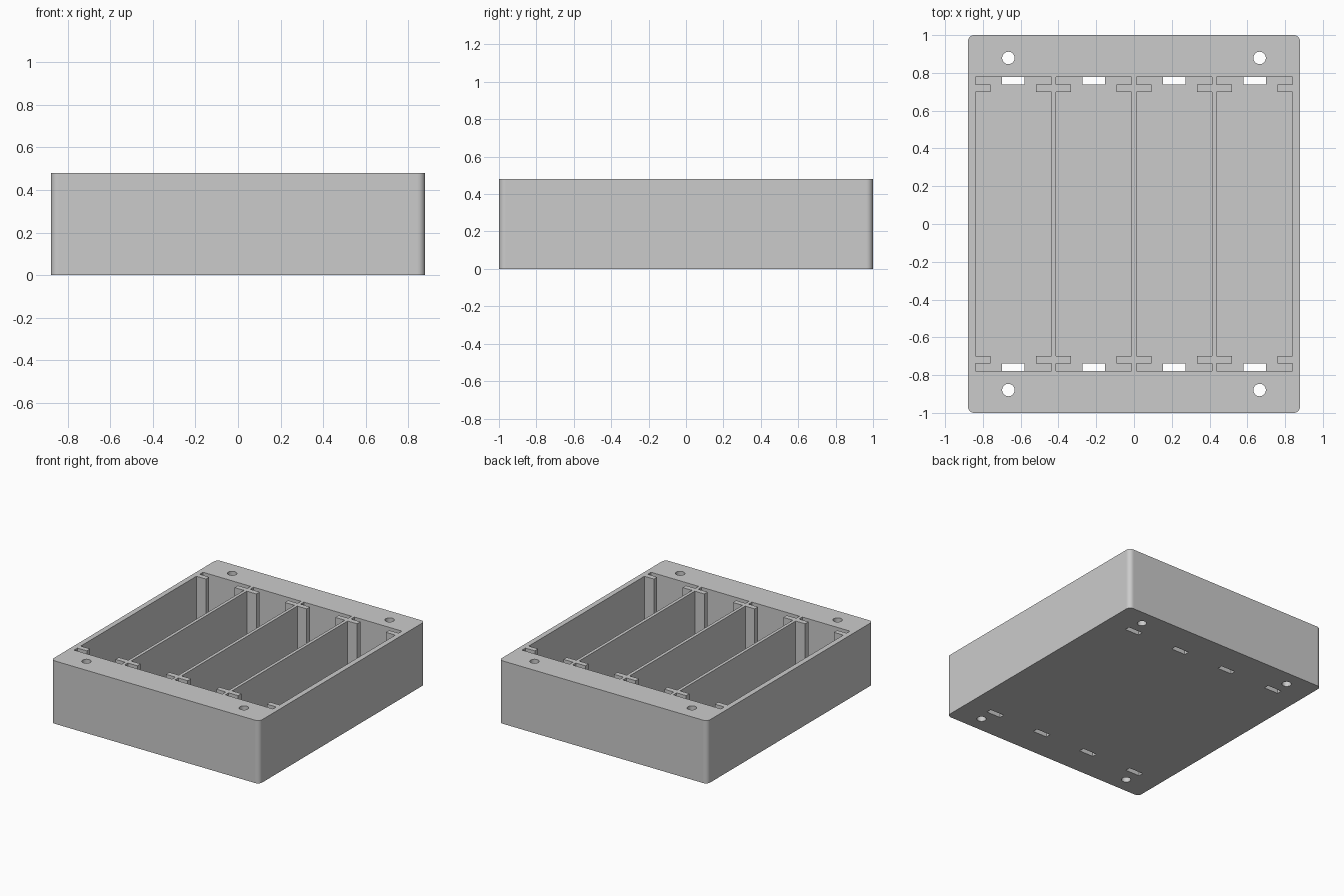
import bpy
import bmesh
from math import cos, sin, pi

if "Cube" in bpy.data.objects:
    bpy.data.objects.remove(bpy.data.objects["Cube"])

HALF_X, HALF_Y, HEIGHT, FLOOR = 0.88, 1.0, 0.48, 0.077
POCKET_X, POCKET_Y = 0.201, 0.778      # half size of one bay
RIB_OUT, RIB_IN, RIB_LEN = 0.738, 0.698, 0.08
CENTERS = [0.426 * (i - 1.5) for i in range(4)]

grey = bpy.data.materials.new("light grey plastic")
grey.use_nodes = True
grey.diffuse_color = (0.6, 0.6, 0.6, 1)
grey.node_tree.nodes["Principled BSDF"].inputs["Base Color"].default_value = grey.diffuse_color


def prisms(name, outlines, z0, z1):
    """One object holding a vertical prism for each outline."""
    bm = bmesh.new()
    for pts in outlines:
        face = bm.faces.new([bm.verts.new((x, y, z0)) for x, y in pts])
        top = bmesh.ops.extrude_face_region(bm, geom=[face])["geom"]
        bmesh.ops.translate(bm, vec=(0, 0, z1 - z0),
                            verts=[v for v in top if isinstance(v, bmesh.types.BMVert)])
    bmesh.ops.recalc_face_normals(bm, faces=bm.faces)
    mesh = bpy.data.meshes.new(name)
    bm.to_mesh(mesh)
    bm.free()
    mesh.materials.append(grey)
    obj = bpy.data.objects.new(name, mesh)
    bpy.context.collection.objects.link(obj)
    return obj


def arc(cx, cy, r, start, end, n):
    return [(cx + r * cos(start + (end - start) * i / n),
             cy + r * sin(start + (end - start) * i / n)) for i in range(n + 1)]


def rect(cx, cy, hx, hy):
    return [(cx - hx, cy - hy), (cx + hx, cy - hy), (cx + hx, cy + hy), (cx - hx, cy + hy)]


def bay(cx):
    """Bay outline, narrowed by the retaining ribs near both ends."""
    w, n = POCKET_X, POCKET_X - RIB_LEN
    side = [(w, RIB_IN), (n, RIB_IN), (n, RIB_OUT), (w, RIB_OUT), (w, POCKET_Y)]
    right = [(x, -y) for x, y in reversed(side)] + side
    return [(cx + x, y) for x, y in right] + [(cx - x, y) for x, y in reversed(right)]


# Rounded outer block
R = 0.035
outline = []
for k, (sx, sy) in enumerate([(1, 1), (-1, 1), (-1, -1), (1, -1)]):
    outline += arc(sx * (HALF_X - R), sy * (HALF_Y - R), R, k * pi / 2, (k + 1) * pi / 2, 8)
tray = prisms("divided_tray", [outline], 0, HEIGHT)

# Cutters: bays, contact slots in the floor, screw holes
slot_y = (POCKET_Y + RIB_OUT) / 2
cutters = [
    prisms("bay_cutter", [bay(c) for c in CENTERS], FLOOR, HEIGHT + 0.1),
    prisms("slot_cutter", [rect(c, s * slot_y, 0.06, 0.02) for c in CENTERS for s in (-1, 1)],
           -0.1, FLOOR + 0.05),
    prisms("screw_hole_cutter",
           [arc(sx * 0.665, sy * 0.879, 0.033, 0, 2 * pi, 32)[:-1]
            for sx in (-1, 1) for sy in (-1, 1)], -0.1, HEIGHT + 0.1),
]
for cutter in cutters:
    cutter.hide_render = True
    mod = tray.modifiers.new(cutter.name, "BOOLEAN")
    mod.operation = "DIFFERENCE"
    mod.solver = "EXACT"
    mod.object = cutter

# Bake the cuts, then drop the cutters
bpy.context.view_layer.update()
baked = bpy.data.meshes.new_from_object(
    tray.evaluated_get(bpy.context.evaluated_depsgraph_get()))
tray.modifiers.clear()
tray.data = baked
baked.name = "divided_tray"
for cutter in cutters:
    bpy.data.objects.remove(cutter)

# Smooth only the rounded corners and screw holes
for face in baked.polygons:
    face.use_smooth = max(abs(c) for c in face.normal) < 0.999
